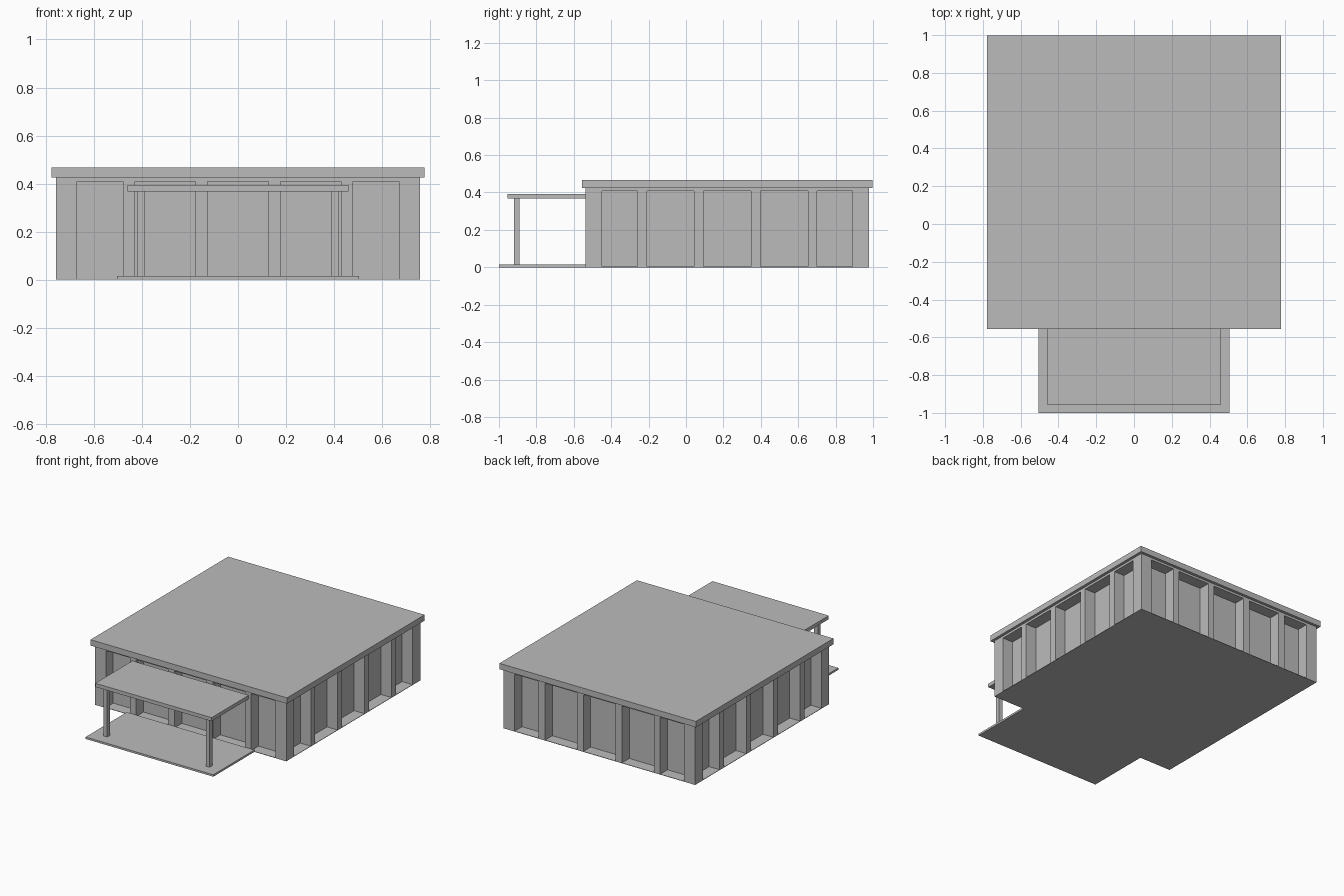
import bpy, bmesh
from mathutils import Vector

if "Cube" in bpy.data.objects:
    bpy.data.objects.remove(bpy.data.objects["Cube"], do_unlink=True)

GREY = (0.5, 0.5, 0.5, 1.0)
mat = bpy.data.materials.new("plain grey")
mat.use_nodes = True
mat.diffuse_color = GREY
mat.node_tree.nodes["Principled BSDF"].inputs["Base Color"].default_value = GREY


def finish(name, bm):
    bmesh.ops.recalc_face_normals(bm, faces=bm.faces)
    mesh = bpy.data.meshes.new(name)
    bm.to_mesh(mesh)
    bm.free()
    mesh.materials.append(mat)
    obj = bpy.data.objects.new(name, mesh)
    bpy.context.collection.objects.link(obj)
    return obj


def prism(name, outline, bottom, top):
    """Extrude a plan outline between two heights."""
    bm = bmesh.new()
    face = bm.faces.new([bm.verts.new((x, y, bottom)) for x, y in outline])
    grown = bmesh.ops.extrude_face_region(bm, geom=[face])
    verts = [g for g in grown["geom"] if isinstance(g, bmesh.types.BMVert)]
    bmesh.ops.translate(bm, verts=verts, vec=Vector((0, 0, top - bottom)))
    return finish(name, bm)


def box(name, x0, x1, y0, y1, bottom, top):
    return prism(name, [(x0, y0), (x1, y0), (x1, y1), (x0, y1)], bottom, top)


HALF = 0.757       # half width of the square hall
MID = 0.221        # centre of the hall in y
DEPTH = 0.083      # depth of the wall niches
NICHES = [(-0.67, -0.48), (-0.43, -0.178), (-0.127, 0.127),
          (0.178, 0.43), (0.48, 0.67)]

# One notched side of the plan, turned by quarter steps around the hall
side = [(-HALF, -HALF)]
for a, b in NICHES:
    side += [(a, -HALF), (a, DEPTH - HALF), (b, DEPTH - HALF), (b, -HALF)]
plan = []
for turn in range(4):
    plan += [(x, y + MID) for x, y in side]
    side = [(-y, x) for x, y in side]

front = MID - HALF
back = MID + HALF
FLOOR, HEAD, EAVES, TOP = 0.003, 0.409, 0.425, 0.467

# Hall
box("floor_plate", -HALF, HALF, front, back, 0, FLOOR)
prism("niched_walls", plan, FLOOR, HEAD)
box("wall_head", -HALF, HALF, front, back, HEAD, EAVES)
EAVE = HALF + 0.02
box("flat_roof", -EAVE, EAVE, MID - EAVE, MID + EAVE, EAVES, TOP)

# Porch
box("porch_slab", -0.505, 0.505, -1.0, front, 0, 0.014)
box("porch_roof", -0.46, 0.46, -0.955, front, 0.367, 0.393)
for name, x in (("right_post", -0.405), ("left_post", 0.405)):
    box(name, x - 0.015, x + 0.015, -0.92, -0.89, 0.014, 0.367)
